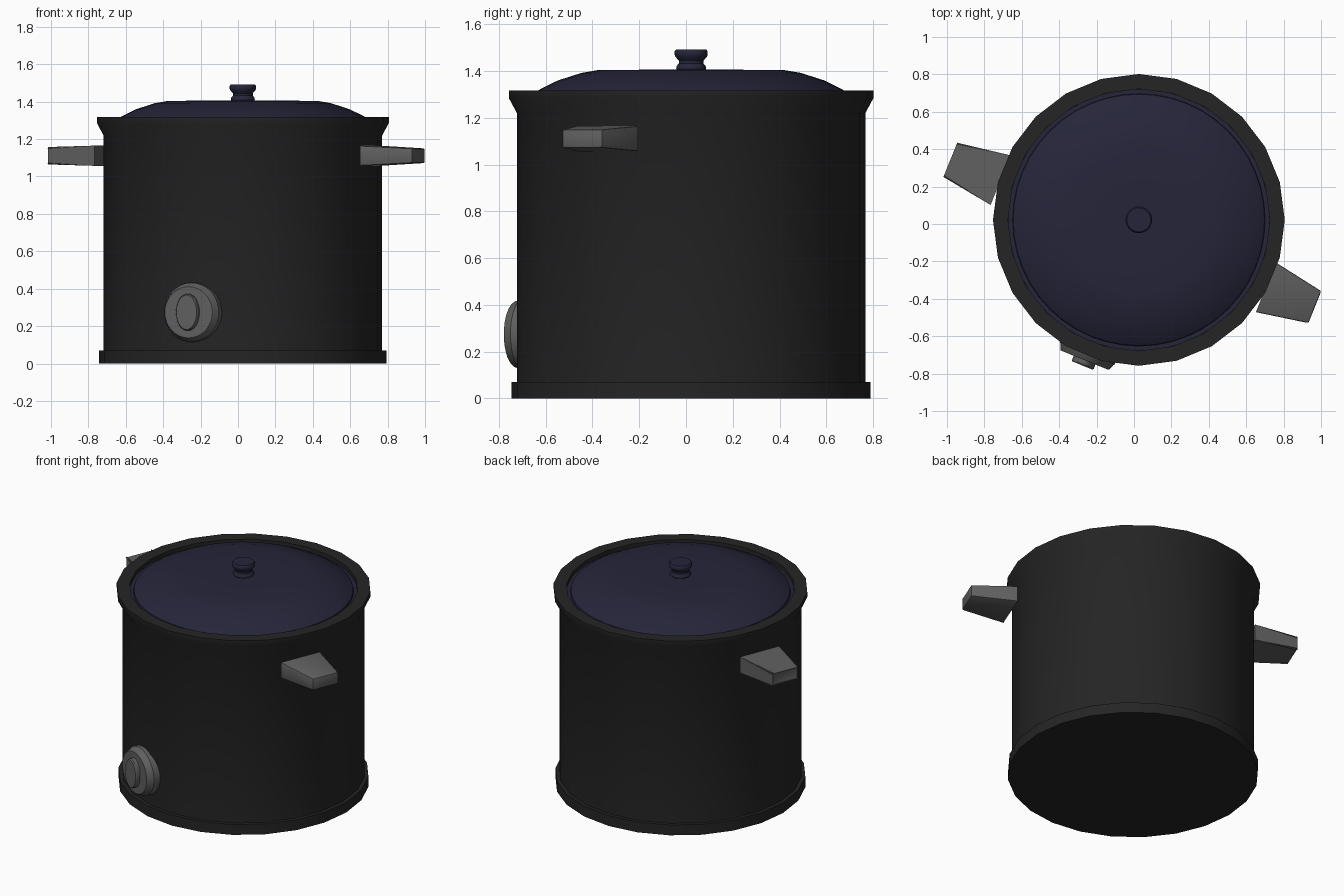
import bpy, bmesh, math
from mathutils import Matrix, Vector

if "Cube" in bpy.data.objects:
    bpy.data.objects.remove(bpy.data.objects["Cube"])

CX, CY = 0.026, 0.022                 # pot axis
TURN = math.radians(-22)              # handles and dial are turned about the pot axis
FRAME = Matrix.Translation((CX, CY, 0)) @ Matrix.Rotation(TURN, 4, 'Z')


def material(name, rgb):
    m = bpy.data.materials.new(name)
    m.diffuse_color = (*rgb, 1)
    m.use_nodes = True
    m.node_tree.nodes["Principled BSDF"].inputs["Base Color"].default_value = m.diffuse_color
    return m


BLACK = material("black_enamel", (0.018, 0.018, 0.018))
GREY = material("grey_plastic", (0.115, 0.115, 0.115))
NAVY = material("navy_lid", (0.0185, 0.0185, 0.042))


def finish(name, bm, mat, matrix, angle=30):
    bmesh.ops.recalc_face_normals(bm, faces=bm.faces)
    me = bpy.data.meshes.new(name)
    bm.to_mesh(me)
    bm.free()
    me.materials.append(mat)
    ob = bpy.data.objects.new(name, me)
    ob.matrix_world = matrix
    bpy.context.collection.objects.link(ob)
    bpy.ops.object.select_all(action='DESELECT')
    ob.select_set(True)
    bpy.context.view_layer.objects.active = ob
    bpy.ops.object.shade_smooth_by_angle(angle=math.radians(angle))
    return ob


def lathe(name, profile, mat, sides, matrix, angle=30):
    """Spin (radius, height) pairs round z; both ends are closed with caps."""
    bm = bmesh.new()
    rings = [[bm.verts.new((r * math.cos(2 * math.pi * i / sides),
                            r * math.sin(2 * math.pi * i / sides), z))
              for i in range(sides)] for r, z in profile]
    for a, b in zip(rings, rings[1:]):
        for i in range(sides):
            j = (i + 1) % sides
            bm.faces.new((a[i], a[j], b[j], b[i]))
    bm.faces.new(rings[0])
    bm.faces.new(rings[-1])
    return finish(name, bm, mat, matrix, angle)


AXIS = Matrix.Translation((CX, CY, 0))

# Pot: base band, straight wall, flared rim and the recess for the lid
lathe("pot_body", [(0.768, 0), (0.768, 0.07), (0.745, 0.07), (0.745, 1.22),
                   (0.78, 1.285), (0.78, 1.318), (0.70, 1.318), (0.70, 1.27)],
      BLACK, 24, AXIS)

# Domed lid sitting just below the rim
lathe("lid", [(0.698, 1.272), (0.698, 1.292), (0.675, 1.292), (0.672, 1.305),
              (0.645, 1.323), (0.57, 1.36), (0.47, 1.392), (0.40, 1.404),
              (0.2, 1.406), (0.05, 1.407)],
      NAVY, 48, AXIS, 40)

# Lid knob with a narrow waist
lathe("lid_knob", [(0.055, 1.395), (0.064, 1.41), (0.062, 1.422), (0.053, 1.432),
                   (0.053, 1.445), (0.068, 1.462), (0.071, 1.472), (0.071, 1.484),
                   (0.064, 1.493)], NAVY, 32, AXIS, 40)


# Tapered side handles, one on each side
def handle(name, side):
    bm = bmesh.new()
    bmesh.ops.create_cube(bm, size=1)
    for v in bm.verts:
        outer = v.co.x > 0
        x, hw, hz = (1.047, 0.092, 0.039) if outer else (0.765, 0.143, 0.054)
        v.co = Vector((side * x, -0.08 + math.copysign(hw, v.co.y),
                       1.111 + math.copysign(hz, v.co.z)))
    edges = [e for e in bm.edges if any(abs(v.co.x) > 1 for v in e.verts)]
    bmesh.ops.bevel(bm, geom=edges, offset=0.008, segments=2, profile=0.5,
                    affect='EDGES')
    finish(name, bm, GREY, FRAME)


handle("right_handle", 1)
handle("left_handle", -1)

# Control dial: round disc with an oval grip, facing the turned front
DIAL = FRAME @ Matrix.Translation((0.012, 0, 0.274)) @ Matrix.Rotation(math.radians(90), 4, 'X')
lathe("control_dial", [(0.158, 0.72), (0.158, 0.765), (0.152, 0.772), (0.143, 0.798),
                       (0.137, 0.804)], GREY, 32, DIAL)
lathe("dial_grip", [(0.098, 0.79), (0.098, 0.828), (0.092, 0.835)], GREY, 32,
      DIAL @ Matrix.Diagonal((0.64, 1, 1, 1)))
